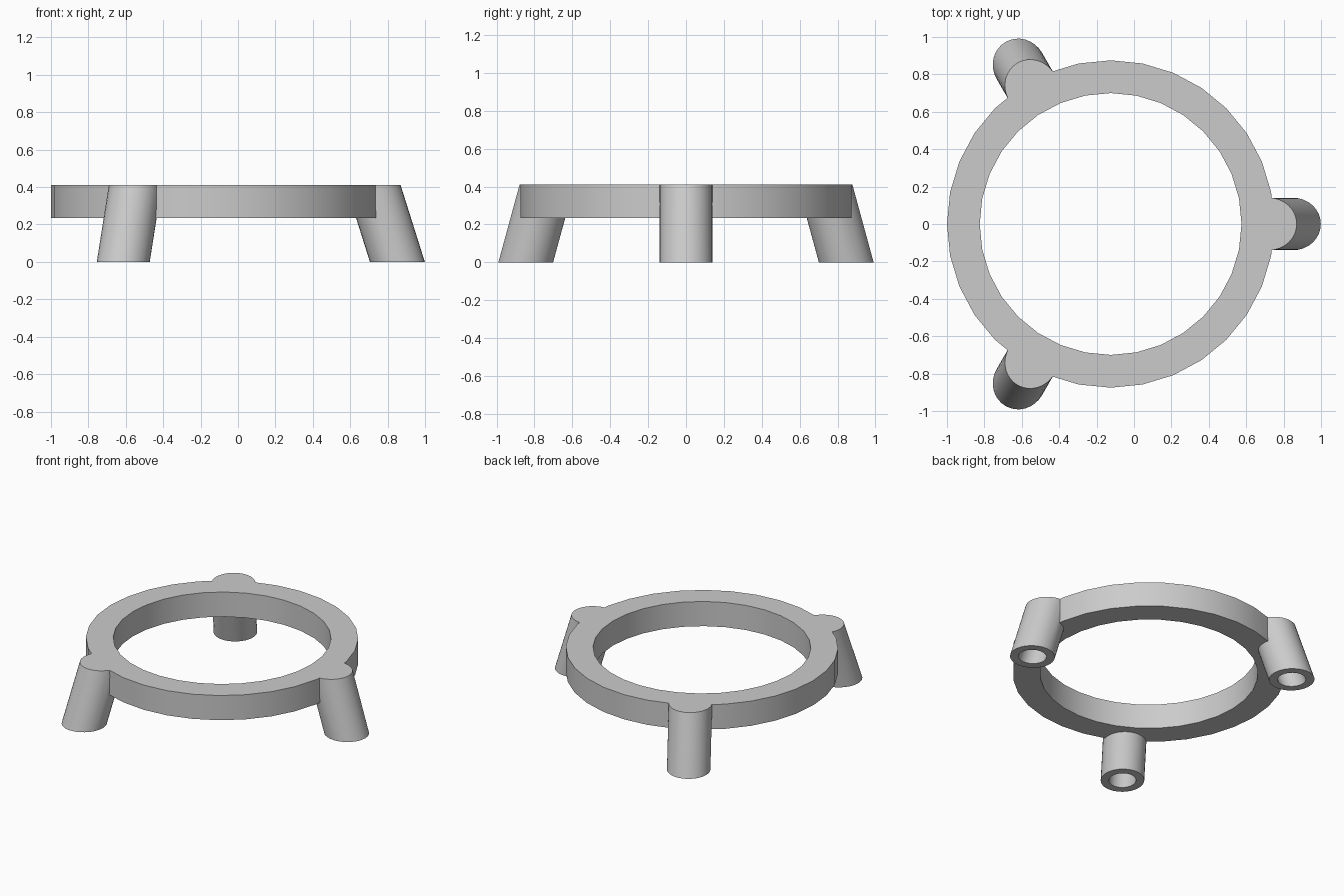
import bpy
import bmesh
import math
from mathutils import Matrix, Vector

cube = bpy.data.objects.get("Cube")
if cube:
    bpy.data.objects.remove(cube, do_unlink=True)

CENTRE = Vector((-0.125, 0, 0))
TOP, UNDERSIDE = 0.41, 0.235
OVER = 0.5          # height before the top is trimmed flat
LEAN = 0.315        # outward run of a leg per unit of height
FOOT = 0.977        # distance of a foot from the ring axis

grey = bpy.data.materials.new("light_grey")
grey.use_nodes = True
colour = (0.6, 0.6, 0.6, 1)
grey.diffuse_color = colour
grey.node_tree.nodes["Principled BSDF"].inputs["Base Color"].default_value = colour


def cylinder(name, radius, low, high, sides=32):
    """Upright closed cylinder between two heights."""
    bm = bmesh.new()
    bmesh.ops.create_cone(bm, cap_ends=True, segments=sides, radius1=radius,
                          radius2=radius, depth=high - low,
                          matrix=Matrix.Translation((0, 0, (low + high) / 2)))
    mesh = bpy.data.meshes.new(name)
    bm.to_mesh(mesh)
    bm.free()
    mesh.materials.append(grey)
    obj = bpy.data.objects.new(name, mesh)
    bpy.context.collection.objects.link(obj)
    return obj


def leaning(name, radius, low, high, angle):
    """Cylinder with level ends, sheared outward towards its foot."""
    obj = cylinder(name, radius, low, high)
    turn = Matrix.Rotation(angle, 4, "Z")
    for v in obj.data.vertices:
        x = v.co.x * math.sqrt(1 + LEAN ** 2) + FOOT - LEAN * v.co.z
        v.co = turn @ Vector((x, v.co.y, v.co.z)) + CENTRE
    return obj


def combine(target, other, operation):
    """Boolean another part into the target and discard it."""
    bpy.context.view_layer.objects.active = target
    mod = target.modifiers.new(operation, "BOOLEAN")
    mod.operation = operation
    mod.solver = "EXACT"
    mod.object = other
    bpy.ops.object.modifier_apply(modifier=mod.name)
    bpy.data.objects.remove(other, do_unlink=True)


# Ring
stand = cylinder("ring_stand", 0.875, UNDERSIDE, OVER)
bore = cylinder("ring_bore", 0.70, 0, 1)
for part in (stand, bore):
    part.data.transform(Matrix.Translation(CENTRE))
combine(stand, bore, "DIFFERENCE")

# Three splayed legs
angles = [math.radians(a) for a in (0, 120, 240)]
for a in angles:
    combine(stand, leaning("leg", 0.14, 0, OVER, a), "UNION")

# Blind sockets in the feet
for a in angles:
    combine(stand, leaning("socket", 0.087, -0.1, 0.3, a), "DIFFERENCE")

# Level top across ring and legs
combine(stand, cylinder("top_trim", 2, TOP, 1), "DIFFERENCE")

bpy.ops.object.select_all(action="DESELECT")
stand.select_set(True)
bpy.context.view_layer.objects.active = stand
bpy.ops.object.shade_smooth_by_angle(angle=math.radians(30))
